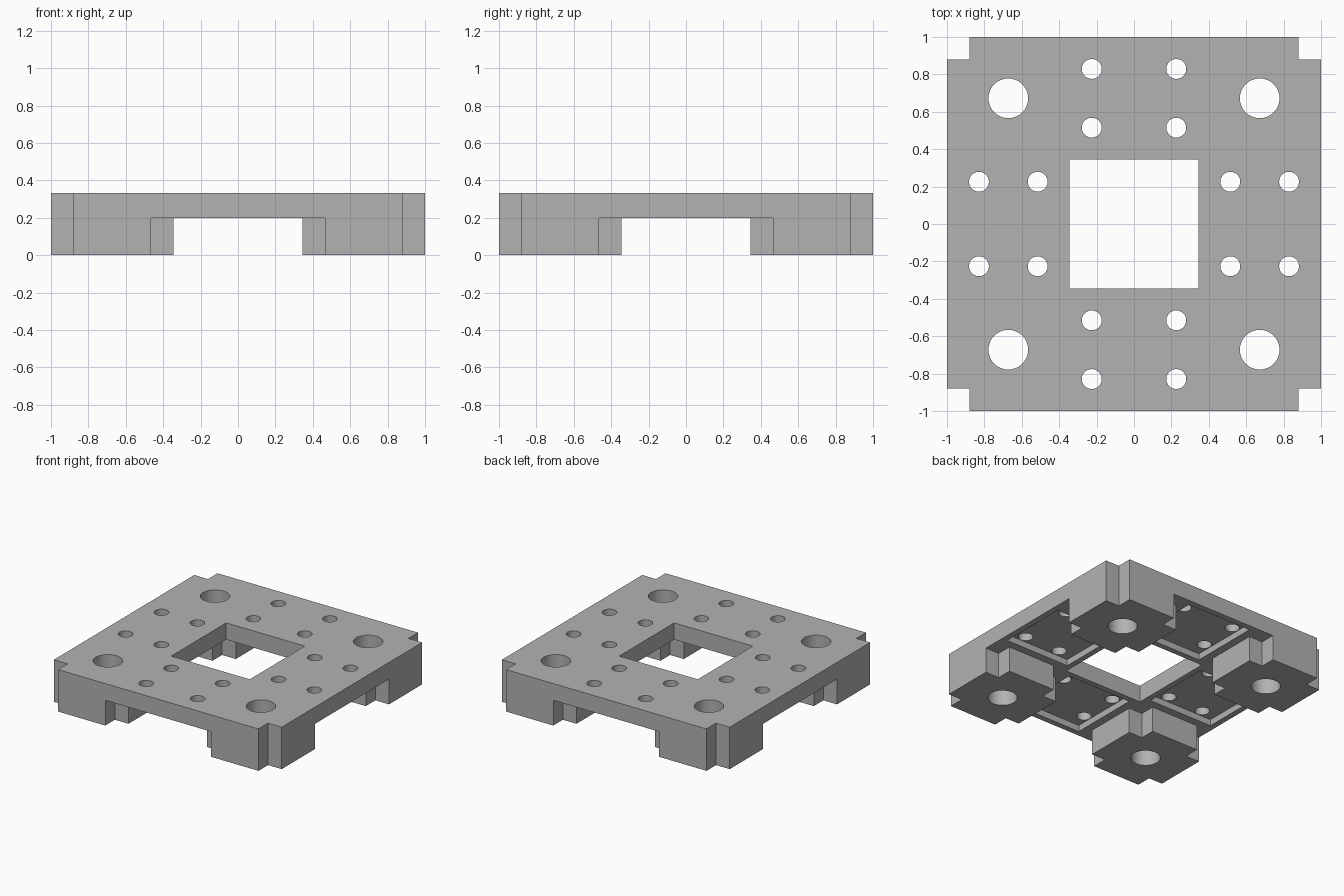
import bpy
import bmesh
from math import radians, cos, sin, pi

cube = bpy.data.objects.get("Cube")
if cube:
    bpy.data.objects.remove(cube, do_unlink=True)

HEIGHT = 0.333       # overall height
DECK = 0.2           # underside of the deck between the feet
INNER = 0.345        # opening half width, also where the feet begin
NOTCH = 0.12         # square step in every foot corner
STEP = INNER + NOTCH
EDGE = 1 - NOTCH
MID = 0.672          # centre of each foot and hole group


def turned(points):
    """Repeat points around the centre in four quarter turns."""
    result = []
    for _ in range(4):
        result += points
        points = [(y, -x) for x, y in points]
    return result


def prisms(name, outlines, z0, z1):
    """One object made of upright prisms."""
    bm = bmesh.new()
    for outline in outlines:
        face = bm.faces.new([bm.verts.new((x, y, z0)) for x, y in outline])
        top = bmesh.ops.extrude_face_region(bm, geom=[face])["geom"]
        bmesh.ops.translate(bm, vec=(0, 0, z1 - z0),
                            verts=[v for v in top if isinstance(v, bmesh.types.BMVert)])
    bmesh.ops.recalc_face_normals(bm, faces=bm.faces)
    mesh = bpy.data.meshes.new(name)
    bm.to_mesh(mesh)
    bm.free()
    obj = bpy.data.objects.new(name, mesh)
    bpy.context.collection.objects.link(obj)
    return obj


def circle(centre, radius, sides=48):
    return [(centre[0] + radius * cos(2 * pi * i / sides),
             centre[1] + radius * sin(2 * pi * i / sides)) for i in range(sides)]


def rectangle(x, y, hx, hy):
    return [(x - hx, y - hy), (x + hx, y - hy), (x + hx, y + hy), (x - hx, y + hy)]


# Solid block with stepped outer corners
plate = prisms("mounting_plate", [turned([(EDGE, 1), (EDGE, EDGE), (1, EDGE)])], 0, HEIGHT)

# Cross-shaped channel that leaves four stepped feet
quarter = [(STEP, 1.1), (STEP, EDGE), (INNER, EDGE), (INNER, STEP), (STEP, STEP),
           (STEP, INNER), (EDGE, INNER), (EDGE, STEP), (1.1, STEP)]
channel = prisms("channel_cutter", [turned(quarter)], -0.1, DECK)

# Square central opening
opening = prisms("opening_cutter", [rectangle(0, 0, INNER, INNER)], -0.1, 0.5)

# Shallow pockets under the deck, one on each side
pocket_size = 0.282
pockets = prisms("pocket_cutter",
                 [rectangle(x, y, pocket_size, pocket_size) for x, y in turned([(0, MID)])],
                 0.15, DECK + 0.05)

# Large holes through the feet and small holes through the pockets
small = [(x, y) for x in (-0.226, 0.226) for y in (0.515, 0.829)]
holes = prisms("hole_cutter",
               [circle(c, 0.106) for c in turned([(MID, MID)])]
               + [circle(c, 0.053) for c in turned(small)], -0.1, 0.5)

# Cut, keep the finished mesh and discard the cutters
cutters = [channel, opening, pockets, holes]
for cutter in cutters:
    cutter.hide_render = True
    mod = plate.modifiers.new(cutter.name, "BOOLEAN")
    mod.operation = "DIFFERENCE"
    mod.solver = "EXACT"
    mod.object = cutter
graph = bpy.context.evaluated_depsgraph_get()
finished = bpy.data.meshes.new_from_object(plate.evaluated_get(graph))
plate.modifiers.clear()
plate.data = finished
for cutter in cutters:
    bpy.data.objects.remove(cutter, do_unlink=True)

# Plain grey finish
grey = bpy.data.materials.new("grey")
grey.use_nodes = True
colour = (0.45, 0.45, 0.45, 1)
grey.diffuse_color = colour
grey.node_tree.nodes["Principled BSDF"].inputs["Base Color"].default_value = colour
plate.data.materials.clear()
plate.data.materials.append(grey)

# Smooth hole walls, sharp edges
bpy.ops.object.select_all(action="DESELECT")
plate.select_set(True)
bpy.context.view_layer.objects.active = plate
bpy.ops.object.shade_smooth_by_angle(angle=radians(30))
